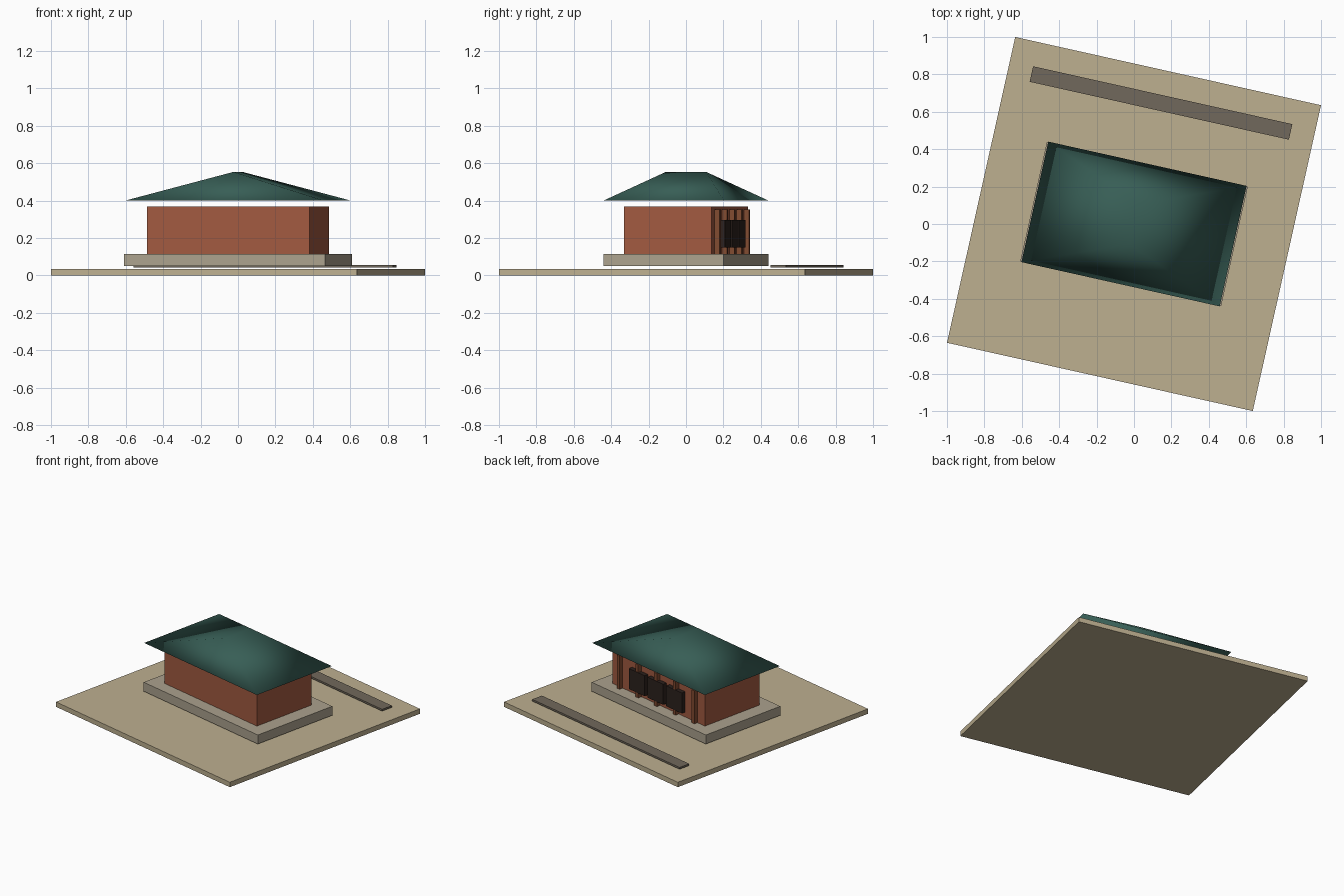
import bpy, math
from mathutils import Matrix

if "Cube" in bpy.data.objects:
    bpy.data.objects.remove(bpy.data.objects["Cube"])

TURN = Matrix.Rotation(math.radians(-12.58), 4, 'Z')


def material(name, rgb):
    m = bpy.data.materials.new(name)
    m.diffuse_color = (*[(c / 255) ** 2.2 for c in rgb], 1)
    m.use_nodes = True
    m.node_tree.nodes["Principled BSDF"].inputs["Base Color"].default_value = m.diffuse_color
    return m


SAND = material("sand", (188, 174, 143))
STONE = material("stone", (170, 160, 140))
PATH = material("path", (112, 104, 92))
BRICK = material("brick", (160, 90, 66))
WOOD = material("wood", (128, 76, 52))
DARK = material("dark", (48, 38, 34))
TEAL = material("teal", (58, 94, 86))


def add_mesh(name, verts, faces, mat):
    me = bpy.data.meshes.new(name)
    me.from_pydata(verts, [], faces)
    me.materials.append(mat)
    ob = bpy.data.objects.new(name, me)
    bpy.context.collection.objects.link(ob)
    ob.matrix_world = TURN
    return ob


def box(name, u, v, width, depth, z0, z1, mat):
    a, b = width / 2, depth / 2
    verts = [(u + x, v + y, z) for z in (z0, z1)
             for x, y in ((-a, -b), (a, -b), (a, b), (-a, b))]
    sides = [(i, (i + 1) % 4, (i + 1) % 4 + 4, i + 4) for i in range(4)]
    return add_mesh(name, verts, [(3, 2, 1, 0), (4, 5, 6, 7)] + sides, mat)


# Site slab, path, plinth and walls
box("ground_slab", 0, 0, 1.675, 1.675, 0, 0.035, SAND)
box("path", 0, 0.663, 1.42, 0.085, 0.043, 0.056, PATH)
box("plinth", 0, 0, 1.10, 0.656, 0.05, 0.115, STONE)
box("walls", 0, 0, 0.89, 0.48, 0.115, 0.368, BRICK)

# Row of columns along the back wall
for i in range(5):
    box(f"column_{i + 1}", (i - 2) * 0.18, 0.254, 0.026, 0.028, 0.115, 0.352, WOOD)

# Dark windows on the back wall
for i in range(3):
    box(f"window_{i + 1}", (i - 1) * 0.18, 0.254, 0.15, 0.032, 0.15, 0.297, DARK)

# Hipped roof with a short ridge running front to back
a, b, r = 0.543, 0.33, 0.11
roof = add_mesh(
    "roof",
    [(-a, -b, 0.4), (a, -b, 0.4), (a, b, 0.4), (-a, b, 0.4), (0, -r, 0.553), (0, r, 0.553)],
    [(0, 1, 4), (1, 2, 5, 4), (2, 3, 5), (3, 0, 4, 5), (0, 2, 1), (0, 3, 2)],
    TEAL)
for p in roof.data.polygons:
    p.use_smooth = True
